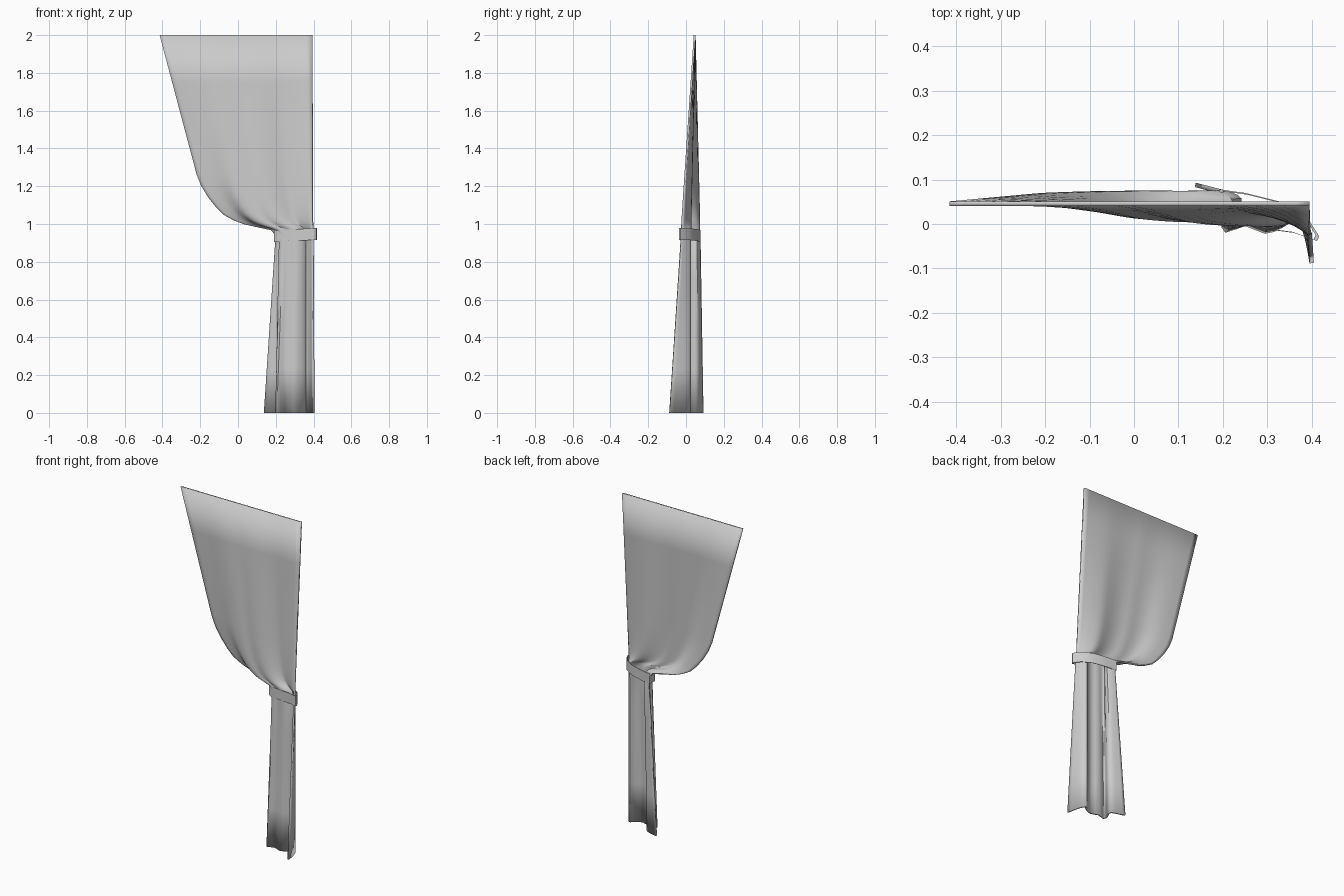
import bpy
import bmesh
from mathutils import Vector

if "Cube" in bpy.data.objects:
    bpy.data.objects.remove(bpy.data.objects["Cube"])

fabric = bpy.data.materials.new("grey fabric")
fabric.use_nodes = True
fabric.diffuse_color = (0.6, 0.6, 0.6, 1)
fabric.node_tree.nodes["Principled BSDF"].inputs["Base Color"].default_value = (0.6, 0.6, 0.6, 1)

TOP, TIE = 2.0, 0.94
TOP_LEFT, TOP_RIGHT, TOP_Y = -0.415, 0.395, 0.046

# Pleat outlines, left edge to right edge: where gathered, and at the hem
GATHER = [(0.20, 0.072), (0.22, 0.066), (0.238, 0.055), (0.234, 0.035), (0.222, 0.015),
          (0.24, 0.006), (0.27, 0.008), (0.30, -0.002), (0.33, 0.0), (0.35, 0.012),
          (0.36, 0.022), (0.372, 0.012), (0.385, -0.005), (0.396, -0.025)]
HEM = [(0.138, 0.088), (0.175, 0.078), (0.212, 0.065), (0.22, 0.045), (0.203, 0.01),
       (0.207, -0.015), (0.25, 0.0), (0.295, -0.017), (0.33, -0.005), (0.352, 0.01),
       (0.36, 0.022), (0.375, 0.01), (0.39, -0.035), (0.4, -0.088)]
# Height and share of the sideways pull for the swag
SWAG = [(2.0, 0), (1.75, 0.108), (1.5, 0.216), (1.26, 0.32), (1.2, 0.36), (1.14, 0.42),
        (1.09, 0.485), (1.05, 0.55), (1.02, 0.64), (1.0, 0.73), (0.985, 0.85), (0.97, 0.96)]


def make_object(name, verts, faces):
    mesh = bpy.data.meshes.new(name)
    mesh.from_pydata(verts, [], faces)
    mesh.materials.append(fabric)
    obj = bpy.data.objects.new(name, mesh)
    bpy.context.collection.objects.link(obj)
    return obj


def smooth(obj, angle):
    bpy.ops.object.select_all(action="DESELECT")
    obj.select_set(True)
    bpy.context.view_layer.objects.active = obj
    bpy.ops.object.shade_smooth_by_angle(angle=angle)


def refine(points):
    """Put a rounded midpoint between neighbouring outline points."""
    pts = [Vector(p) for p in points]
    out = []
    for i in range(len(pts) - 1):
        a, b = pts[max(i - 1, 0)], pts[min(i + 2, len(pts) - 1)]
        out += [pts[i], (pts[i] + pts[i + 1]) * 0.5625 - (a + b) * 0.0625]
    return out + [pts[-1]]


# Curtain cloth: a straight top pulled into the gather, then falling to the hem
gather, hem = refine(GATHER), refine(HEM)
count = len(gather)
rows = []
for z, pull in SWAG:
    drop = (TOP - z) / (TOP - TIE)
    row = []
    for i, g in enumerate(gather):
        x = TOP_LEFT + (TOP_RIGHT - TOP_LEFT) * i / (count - 1)
        row.append((x + (g.x - x) * pull, TOP_Y + (g.y - TOP_Y) * drop, z))
    rows.append(row)
for k in range(5):
    t = k / 4
    rows.append([(*g.lerp(h, t), TIE * (1 - t)) for g, h in zip(gather, hem)])

faces = [(r * count + i, (r + 1) * count + i, (r + 1) * count + i + 1, r * count + i + 1)
         for r in range(len(rows) - 1) for i in range(count - 1)]
curtain = make_object("curtain_cloth", [v for row in rows for v in row], faces)
thick = curtain.modifiers.new("thickness", "SOLIDIFY")
thick.thickness = 0.01
thick.offset = 0
smooth(curtain, 0.7)

# Tie band: a closed loop around the gather, tilted slightly upward to the right
LOOP = [(0.192, 0.078), (0.19, 0.025), (0.215, 0.006), (0.30, -0.012), (0.36, -0.02),
        (0.412, -0.038), (0.417, -0.028), (0.39, 0.015), (0.33, 0.05), (0.25, 0.07)]
n = len(LOOP)
centre = sum((Vector(p) for p in LOOP), Vector((0, 0))) / n
verts = []
for scale, height in ((1, 0.905), (1, 0.967), (0.93, 0.967), (0.93, 0.905)):
    for p in LOOP:
        q = centre + (Vector(p) - centre) * scale
        verts.append((q.x, q.y, height + (q.x - 0.19) * 0.05))
faces = [(r * n + i, r * n + (i + 1) % n, (r + 1) % 4 * n + (i + 1) % n, (r + 1) % 4 * n + i)
         for r in range(4) for i in range(n)]
band = make_object("tie_band", verts, faces)
bm = bmesh.new()
bm.from_mesh(band.data)
bmesh.ops.recalc_face_normals(bm, faces=bm.faces)
bm.to_mesh(band.data)
bm.free()
smooth(band, 0.6)
